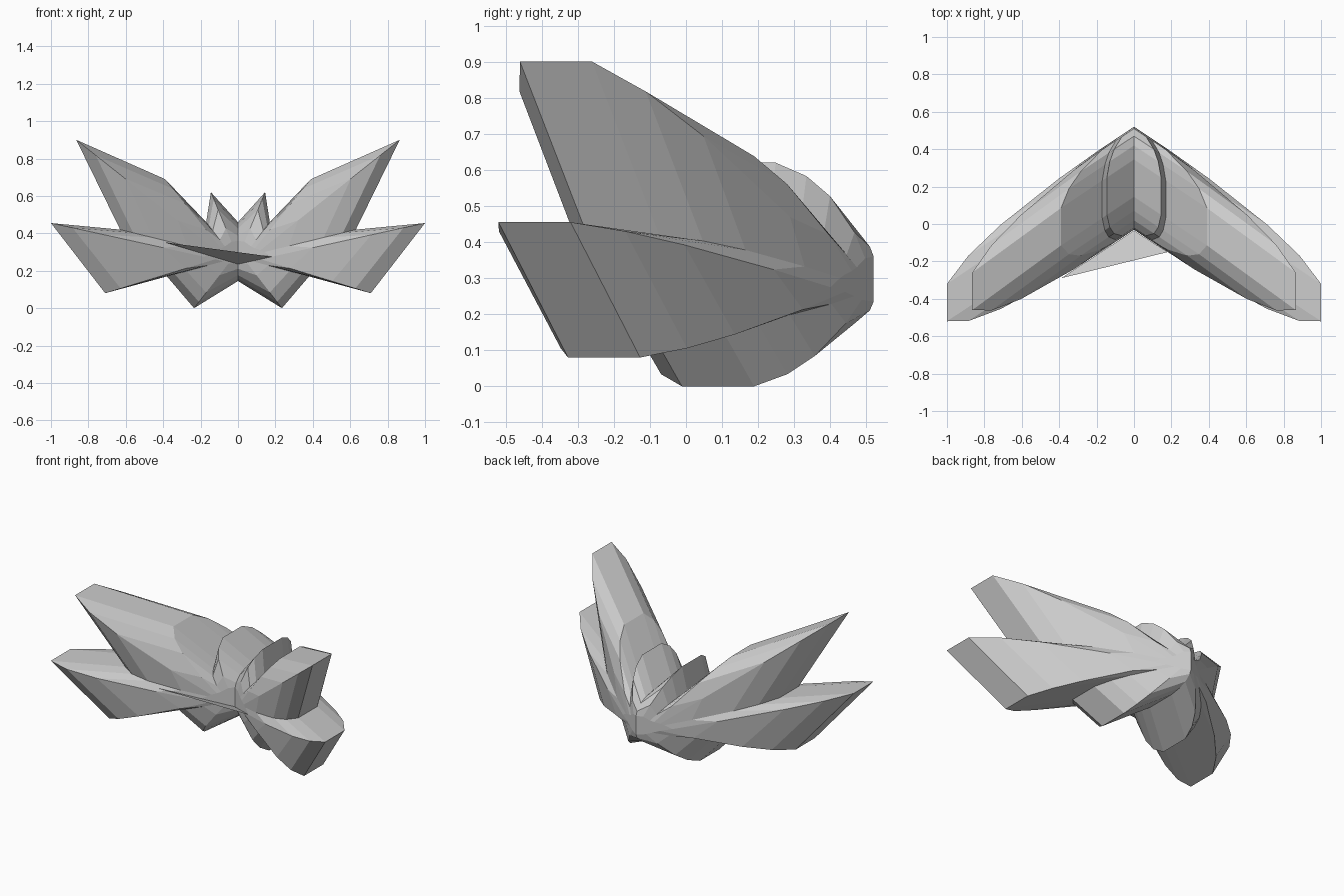
import bpy, bmesh

if "Cube" in bpy.data.objects:
    bpy.data.objects.remove(bpy.data.objects["Cube"])

# Right half of the star outline, top to bottom:
# (tip x, tip z, hub x, hub z, extra sweep)
SPOKES = [
    (0.00, 0.46, 0.00, 0.36, 0),        # top valley
    (0.145, 0.62, 0.035, 0.355, 0),     # small top lobe
    (0.17, 0.46, 0.07, 0.33, 0),        # valley
    (0.39, 0.69, 0.09, 0.32, 0),        # shoulder of upper lobe
    (0.865, 0.90, 0.12, 0.31, -0.03),   # upper lobe tip
    (0.63, 0.42, 0.14, 0.30, 0),        # valley
    (1.00, 0.455, 0.18, 0.275, 0),      # side lobe tip
    (0.71, 0.08, 0.12, 0.262, 0),       # side lobe lower corner
    (0.38, 0.17, 0.08, 0.25, 0),        # valley
    (0.235, 0.00, 0.05, 0.24, 0),       # lower lobe tip
    (0.00, 0.145, 0.00, 0.235, 0),      # bottom valley
]

# Rounded rim profile: (distance out from hub, half depth)
RIM = [(0, 0.275), (0.27, 0.265), (0.65, 0.225), (0.86, 0.175), (1, 0.10)]
RINGS = RIM + [(g, -d) for g, d in reversed(RIM)]
SWEEP = 0.665


def point(spoke, g, d, side):
    tx, tz, hx, hz, extra = spoke
    x = hx + (tx - hx) * g
    z = hz + (tz - hz) * g
    return (side * x, 0.245 + d - SWEEP * x + extra * g, z)


bm = bmesh.new()
for side in (1, -1):
    grid = [[bm.verts.new(point(s, g, d, side)) for s in SPOKES] for g, d in RINGS]
    # Pleated skin
    for a, b in zip(grid, grid[1:]):
        for i in range(len(SPOKES) - 1):
            bm.faces.new((a[i], a[i + 1], b[i + 1], b[i]))
    # Hub caps, back and front
    bm.faces.new(grid[0])
    bm.faces.new(grid[-1])

bmesh.ops.remove_doubles(bm, verts=bm.verts, dist=0.0005)
bmesh.ops.recalc_face_normals(bm, faces=bm.faces)

# Stray web across the front of the hub
web = [bm.verts.new(p) for p in ((-0.39, -0.29, 0.352), (0.18, -0.15, 0.275), (0, -0.035, 0.235))]
bm.faces.new(web)

mesh = bpy.data.meshes.new("pleated_bow")
bm.to_mesh(mesh)
bm.free()
bpy.context.collection.objects.link(bpy.data.objects.new("pleated_bow", mesh))
